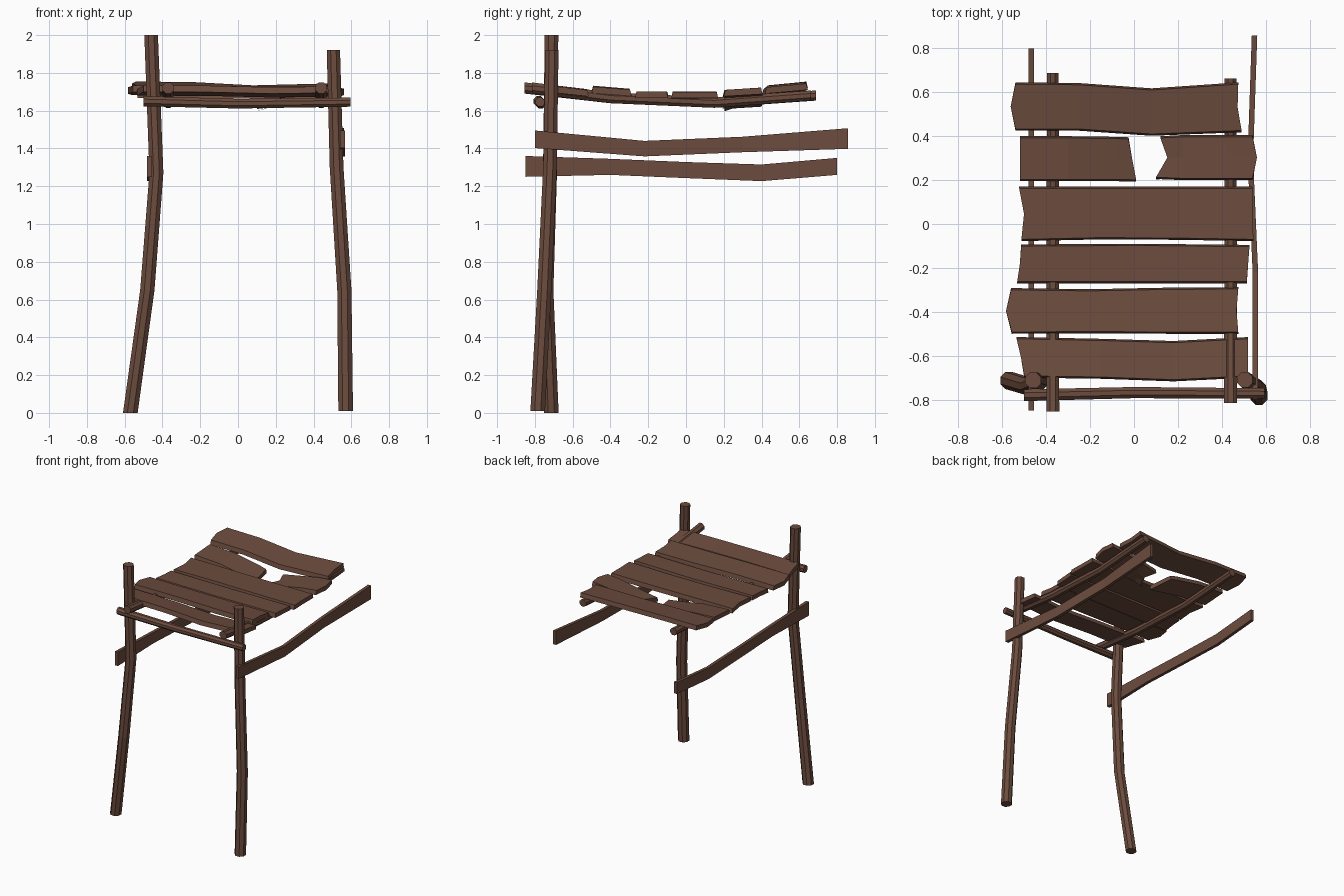
import bpy, bmesh, math
from mathutils import Vector

if "Cube" in bpy.data.objects:
    bpy.data.objects.remove(bpy.data.objects["Cube"])

wood = bpy.data.materials.new("dark brown wood")
wood.diffuse_color = (0.15, 0.072, 0.048, 1)
wood.use_nodes = True
wood.node_tree.nodes["Principled BSDF"].inputs["Base Color"].default_value = wood.diffuse_color


def finish(name, bm):
    bmesh.ops.recalc_face_normals(bm, faces=bm.faces)
    me = bpy.data.meshes.new(name)
    bm.to_mesh(me)
    bm.free()
    me.materials.append(wood)
    ob = bpy.data.objects.new(name, me)
    bpy.context.collection.objects.link(ob)
    return ob


def skin(name, rings):
    """Join closed rings of points into a capped tube."""
    bm = bmesh.new()
    vs = [[bm.verts.new(p) for p in r] for r in rings]
    n = len(vs[0])
    for a, b in zip(vs, vs[1:]):
        for i in range(n):
            j = (i + 1) % n
            bm.faces.new((a[i], a[j], b[j], b[i]))
    bm.faces.new(vs[0])
    bm.faces.new(vs[-1])
    return finish(name, bm)


def pole(name, path, r0, r1, u, v, sides=8):
    """Crooked round pole; u and v span its cross-section."""
    u, v = Vector(u), Vector(v)
    rings = []
    for k, p in enumerate(path):
        r = r0 + (r1 - r0) * k / (len(path) - 1)
        rings.append([Vector(p) + r * (math.cos(t) * u + math.sin(t) * v)
                      for t in [2 * math.pi * (i + .5) / sides for i in range(sides)]])
    return skin(name, rings)


def rail(name, stations, t=0.025):
    """Side board on edge; stations are (x, y, z low, z high)."""
    h = t / 2
    return skin(name, [[(x - h, y, a), (x + h, y, a), (x + h, y, b), (x - h, y, b)]
                       for x, y, a, b in stations])


def plank(name, stations, left, right, tilt=0.0, t=0.034):
    """Deck board; stations are (x, y front, y back, z bottom).
    left and right give x shifts of the end at front, middle and back."""
    rings = []
    for k, (x, y0, y1, z) in enumerate(stations):
        d = left if k == 0 else right if k == len(stations) - 1 else (0, 0, 0)
        ym = (y0 + y1) / 2
        low = [(x + d[i], y, z + tilt * (i - 1)) for i, y in enumerate((y0, ym, y1))]
        c = 0.008
        high = [(px, py + c * (1 - i), pz + t) for i, (px, py, pz) in enumerate(low)]
        rings.append(low + high[::-1])
    return skin(name, rings)


X, Y, Z = (1, 0, 0), (0, 1, 0), (0, 0, 1)

# upright posts
pole("left_post", [(-.57, -.713, 0), (-.48, -.74, .65), (-.432, -.72, 1.27), (-.46, -.712, 2)],
     .042, .039, X, Y)
pole("right_post", [(.57, -.785, .01), (.563, -.75, .65), (.522, -.72, 1.3), (.505, -.71, 1.92)],
     .042, .038, X, Y)

# front crossbar and two deck joists
pole("front_crossbar", [(-.5, -.78, 1.65), (0, -.768, 1.637), (.595, -.772, 1.645)], .029, .026, Y, Z)
for name, x, ya, yb in (("left_joist", -.37, -.855, .687), ("right_joist", .44, -.815, .662)):
    pole(name, [(x, ya, 1.72), (x, -.4, 1.668), (x, .15, 1.643), (x, yb, 1.68)], .032, .029, X, Z)

# side rails
rail("left_rail", [(-.468, -.85, 1.25, 1.36), (-.468, -.4, 1.26, 1.345), (-.468, 0, 1.243, 1.328),
                   (-.468, .4, 1.227, 1.315), (-.468, .8, 1.26, 1.35)])
rail("right_rail", [(.553, -.8, 1.402, 1.495), (.553, -.22, 1.358, 1.44),
                    (.53, .3, 1.38, 1.462), (.549, .858, 1.398, 1.507)])

# deck planks, front to back
plank("plank_1", [(-.515, -.70, -.515, 1.69), (-.15, -.705, -.523, 1.688),
                  (.18, -.717, -.533, 1.68), (.52, -.70, -.515, 1.685)],
      (.015, 0, -.02), (0, 0, 0), -.01)
plank("plank_2", [(-.56, -.50, -.292, 1.69), (-.2, -.498, -.297, 1.69), (.15, -.50, -.29, 1.685),
                  (.475, -.50, -.288, 1.685)], (.003, -.023, 0), (0, -.008, 0), -.008)
plank("plank_3", [(-.52, -.27, -.093, 1.668), (0, -.27, -.09, 1.664), (.52, -.27, -.095, 1.668)],
      (-.012, 0, .006), (-.006, 0, .006))
plank("plank_4", [(-.515, -.078, .17, 1.668), (-.15, -.07, .17, 1.666), (.2, -.072, .17, 1.664),
                  (.54, -.078, .17, 1.666)], (.002, .014, -.008), (.004, 0, 0))
plank("plank_5_left_half", [(-.52, .195, .40, 1.682), (-.3, .195, .40, 1.67),
                            (-.08, .195, .397, 1.632), (-.02, .193, .395, 1.618)],
      (0, 0, 0), (.03, .012, -.005), .006)
plank("plank_5_right_half", [(.14, .205, .40, 1.615), (.22, .20, .405, 1.632),
                             (.42, .20, .405, 1.67), (.54, .20, .405, 1.682)],
      (-.04, .012, -.02), (0, .02, 0), .006)
plank("plank_6", [(-.54, .425, .645, 1.71), (-.25, .425, .642, 1.708),
                  (.08, .402, .618, 1.69), (.48, .418, .645, 1.70)],
      (0, -.022, 0), (.01, -.008, -.005), .01)

# splinter hanging under the broken board
bm = bmesh.new()
pts = [(.10, .203, 1.597), (.185, .215, 1.625), (.15, .26, 1.615), (.24, .21, 1.64)]
v = [bm.verts.new(p) for p in pts]
for f in ((0, 1, 2), (0, 1, 3), (1, 2, 3), (0, 2, 3)):
    bm.faces.new([v[i] for i in f])
finish("broken_splinter", bm)
